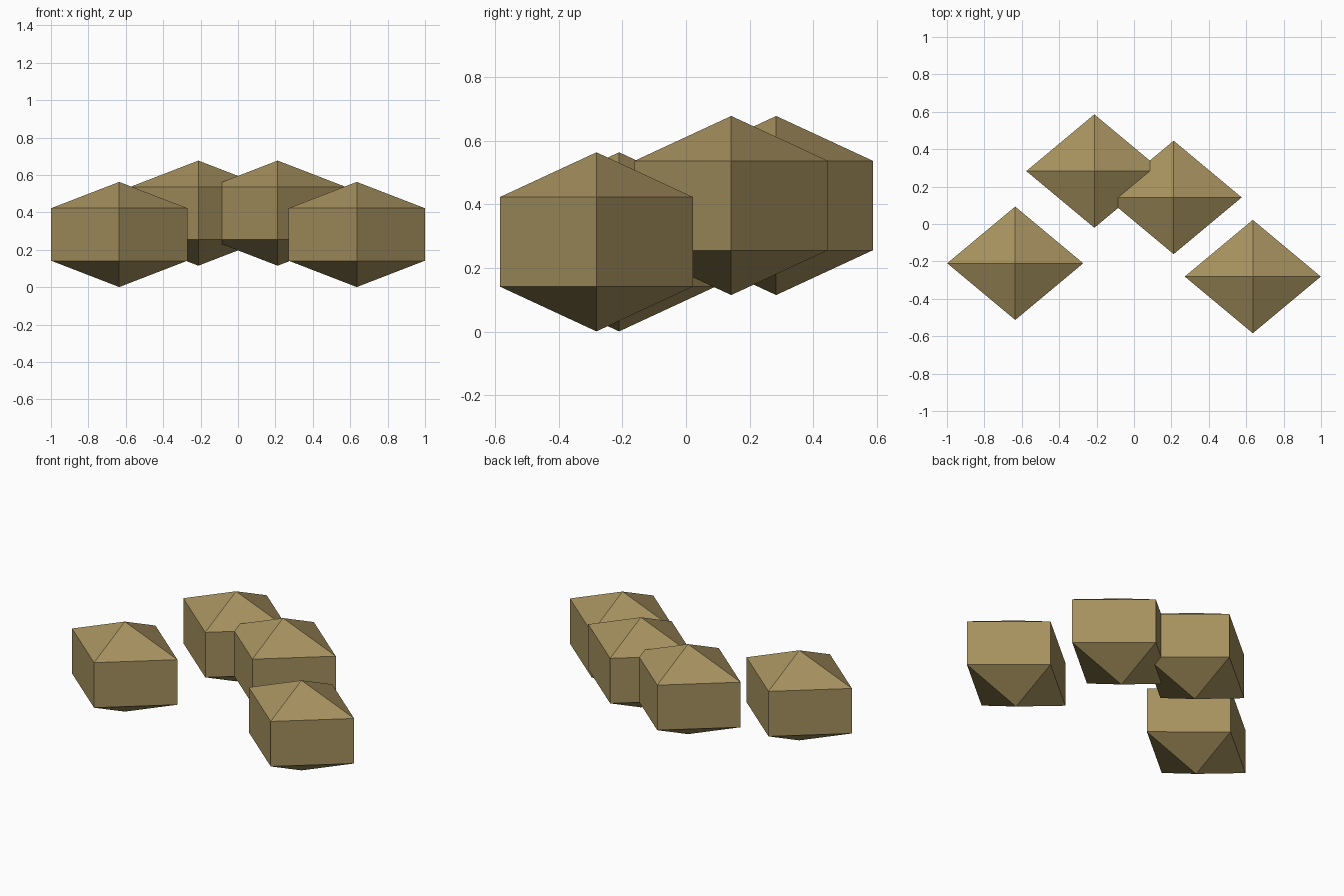
import bpy, bmesh
from mathutils import Matrix

if "Cube" in bpy.data.objects:
    bpy.data.objects.remove(bpy.data.objects["Cube"])

stone = bpy.data.materials.new("khaki_stone")
stone.diffuse_color = (0.38, 0.285, 0.113, 1)
stone.use_nodes = True
stone.node_tree.nodes["Principled BSDF"].inputs["Base Color"].default_value = stone.diffuse_color


def pebble(name, centre):
    """Four-sided, three-band faceted ball, squashed in y and z."""
    bm = bmesh.new()
    bmesh.ops.create_uvsphere(bm, u_segments=4, v_segments=3, radius=1)
    size = Matrix.Diagonal((0.42, 0.35, 0.281, 1))
    bm.transform(Matrix.Translation(centre) @ size)
    mesh = bpy.data.meshes.new(name)
    bm.to_mesh(mesh)
    bm.free()
    mesh.materials.append(stone)
    obj = bpy.data.objects.new(name, mesh)
    bpy.context.collection.objects.link(obj)


# Two low outer pebbles and two raised inner ones
pebble("left_pebble", (-0.635, -0.21, 0.282))
pebble("back_left_pebble", (-0.212, 0.283, 0.396))
pebble("back_right_pebble", (0.212, 0.142, 0.396))
pebble("right_pebble", (0.635, -0.281, 0.282))
